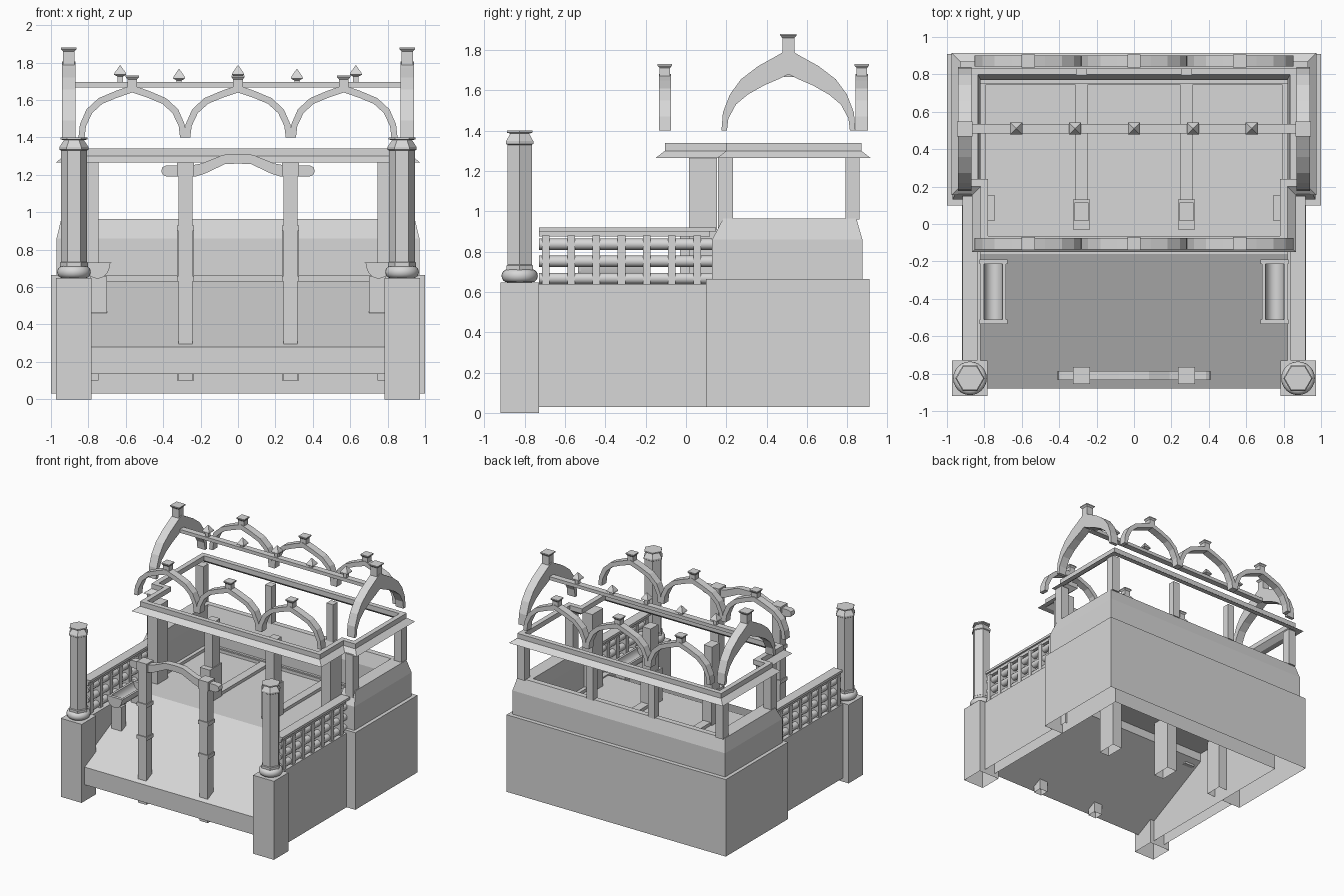
import bpy, bmesh
from math import cos, sin, pi, radians
from mathutils import Matrix

cube = bpy.data.objects.get("Cube")
if cube:
    bpy.data.objects.remove(cube)

stone = bpy.data.materials.new("grey_stone")
stone.use_nodes = True
stone.diffuse_color = (0.68, 0.68, 0.68, 1)
bsdf = next(n for n in stone.node_tree.nodes if n.type == 'BSDF_PRINCIPLED')
bsdf.inputs["Base Color"].default_value = (0.68, 0.68, 0.68, 1)
SIDES = (("left", 1), ("right", -1))


def finish(name, bm, smooth=False, hollow=False):
    bmesh.ops.recalc_face_normals(bm, faces=bm.faces)
    if hollow:  # open underside
        under = [f for f in bm.faces if f.normal.z < -.9]
        bmesh.ops.delete(bm, geom=under, context='FACES')
    mesh = bpy.data.meshes.new(name)
    bm.to_mesh(mesh)
    bm.free()
    mesh.materials.append(stone)
    obj = bpy.data.objects.new(name, mesh)
    bpy.context.collection.objects.link(obj)
    if smooth:
        bpy.ops.object.select_all(action='DESELECT')
        obj.select_set(True)
        bpy.context.view_layer.objects.active = obj
        bpy.ops.object.shade_smooth_by_angle(angle=radians(40))
    return obj


def loft(name, rings, closed=False, smooth=False, hollow=False):
    """Skin matching outlines; closed joins the last ring to the first."""
    bm = bmesh.new()
    loops = [[bm.verts.new(p) for p in ring] for ring in rings]
    pairs = list(zip(loops, loops[1:]))
    if closed:
        pairs.append((loops[-1], loops[0]))
    else:
        bm.faces.new(loops[0])
        bm.faces.new(loops[-1])
    n = len(loops[0])
    for a, b in pairs:
        for i in range(n):
            j = (i + 1) % n
            bm.faces.new((a[i], a[j], b[j], b[i]))
    return finish(name, bm, smooth, hollow)


def boxes(name, spans, hollow=False):
    """Several boxes in one object, each (x0, x1, y0, y1, z0, z1)."""
    bm = bmesh.new()
    for x0, x1, y0, y1, z0, z1 in spans:
        m = Matrix.Translation(((x0 + x1) / 2, (y0 + y1) / 2, (z0 + z1) / 2))
        m = m @ Matrix.Diagonal((abs(x1 - x0), y1 - y0, z1 - z0, 1))
        bmesh.ops.create_cube(bm, size=1, matrix=m)
    return finish(name, bm, hollow=hollow)


def block(x, y, w, d, z0, z1):
    return (x - w / 2, x + w / 2, y - d / 2, y + d / 2, z0, z1)


def turned(name, x, y, profile, sides, smooth=False, turn=0.0):
    """Stack of regular polygons from (radius, z) pairs."""
    return loft(name, [[(x + r * cos(2 * pi * i / sides + turn),
                         y + r * sin(2 * pi * i / sides + turn), z)
                        for i in range(sides)] for r, z in profile], smooth=smooth)


def along_x(name, x0, x1, outline):
    return loft(name, [[(x, y, z) for y, z in outline] for x in (x0, x1)])


def along_y(name, y0, y1, outline, smooth=False):
    return loft(name, [[(x, y, z) for x, z in outline] for y in (y0, y1)], smooth=smooth)


def mirrored_arch(center, outer, inner):
    """Closed arch outline from half profiles of (offset, z), foot to crown."""
    def full(half):
        return ([(center - o, z) for o, z in half]
                + [(center + o, z) for o, z in half[-2::-1]])
    return full(outer) + full(inner)[::-1]


def u_ring(half, inner, front, in_back, back, z):
    return [(x, y, z) for x, y in (
        (-half, front), (-half, back), (half, back), (half, front),
        (inner, front), (inner, in_back), (-inner, in_back), (-inner, front))]


# Rear base and the parapet above it
loft("rear_base", [u_ring(1, .82, .10, .75, .91, z) for z in (.03, .665)], hollow=True)
loft("parapet", [u_ring(.97, .82, .13, .77, .875, .665),
                 u_ring(.97, .82, .13, .77, .875, .86),
                 u_ring(.945, .835, .185, .80, .845, .965)])

# Sloping floor, upper platform and floor battens
along_x("floor_ramp", -.82, .82, [(-.88, .28), (-.16, .63), (-.16, .50), (-.88, .135)])
boxes("platform", [(-.82, .82, -.16, .77, .57, .63)])
boxes("floor_battens", [block(x, .44, .07, .62, .63, .655) for x in (-.28, .28)]
      + [block(x, .44, .03, .62, .63, .655) for x in (-.805, .805)]
      + [(-.82, .82, .745, .77, .63, .655)])

# Front side walls, pedestals, columns, railings, troughs
for side, s in SIDES:
    boxes(side + "_side_wall", [block(s * .87, -.315, .10, .83, .03, .64)], hollow=True)
    cx, cy = s * .877, -.825
    boxes(side + "_pedestal", [block(cx, cy, .19, .19, 0, .647)], hollow=True)
    turned(side + "_column_base", cx, cy,
           [(.06, .647)] + [(.062 + .028 * cos(a * pi / 8), .68 + .032 * sin(a * pi / 8))
                            for a in range(-4, 5)] + [(.05, .712)], 24, True)
    turned(side + "_column", cx, cy,
           [(.076, .71), (.076, .73), (.07, .735), (.07, 1.33), (.078, 1.335),
            (.078, 1.348), (.054, 1.385), (.073, 1.39), (.073, 1.4)], 6)
    boxes(side + "_handrail", [block(cx, -.29, .08, .88, .90, .92),
                               block(cx, -.305, .05, .85, .875, .90)])
    boxes(side + "_baluster_bars", [block(cx, -.695 + .125 * i, .066, .038, .64, .88)
                                    for i in range(7)])
    for i in range(3):
        z = .667 + .085 * i
        loft(f"{side}_railing_rod_{i + 1}",
             [[(cx + .028 * cos(k * pi / 6), y, z + .028 * sin(k * pi / 6))
               for k in range(12)] for y in (-.73, .13)], smooth=True)

    # Half-round trough with end plates, on two legs
    tx, half_turn = s * .752, [pi + k * pi / 10 for k in range(11)]
    shell = [(tx + .068 * cos(a), .725 + .08 * sin(a)) for a in half_turn]
    hollow_side = [(tx + .05 * cos(a), .725 + .06 * sin(a)) for a in half_turn]
    along_y(side + "_trough", -.52, -.20, shell + hollow_side[::-1], smooth=True)
    for end, y in (("front", -.535), ("rear", -.215)):
        along_y(f"{side}_trough_{end}_plate", y, y + .025,
                [(tx - .075, .73)] + shell + [(tx + .075, .73)])
    boxes(side + "_trough_legs", [block(s * .745, y, .09, .06, .46, .655)
                                  for y in (-.49, -.235)])

# Front gate: two posts with collars and a bent beam
for side, s in SIDES:
    x = s * .28
    boxes(side + "_gate_post", [block(x, -.81, .075, .075, .10, 1.2),
                                block(x, -.81, .09, .09, .63, .66),
                                block(x, -.81, .09, .09, .90, .93),
                                block(x, -.81, .09, .09, 1.19, 1.265)], hollow=True)
beam_half = [(.41, 1.22), (.405, 1.24), (.385, 1.25), (.25, 1.25), (.19, 1.262),
             (.08, 1.307), (0, 1.31)]
under_half = [(.41, 1.215), (.40, 1.198), (.38, 1.19), (.23, 1.19), (.18, 1.205),
              (.07, 1.257), (0, 1.26)]
along_y("gate_beam", -.835, -.785, mirrored_arch(0, beam_half, under_half))

# Posts that carry the cornice
for side, s in SIDES:
    boxes(side + "_inner_post", [block(s * .28, .065, .075, .10, .9, 1.27),
                                 block(s * .28, .05, .09, .16, .10, .9)], hollow=True)
    boxes(side + "_corner_post", [block(s * .79, .085, .09, .14, .10, 1.27),
                                  block(s * .905, .195, .07, .075, .665, 1.27)], hollow=True)
    boxes(side + "_rear_posts", [block(s * .905, .825, .07, .07, .96, 1.27),
                                 block(s * .28, .825, .06, .06, .96, 1.27)])


# Cornice: stepped ring with a flared lower lip
def cornice_ring(o, z):
    right = [(.82 + o, -.105 - o), (.82 + o, .20 - o), (.93 + o, .20 - o), (.93 + o, .87 + o)]
    return [(x, y, z) for x, y in right + [(-x, y) for x, y in right[::-1]]]


loft("cornice", [cornice_ring(o, z) for o, z in (
    (.045, 1.265), (0, 1.30), (0, 1.34), (-.04, 1.34), (-.04, 1.30), (0, 1.268))], closed=True)


# Small capped stub on the crown of an arch
def crown_stub(name, x, y, z0, z1, w):
    def sq(r, z):
        return [(x + a * r, y + b * r, z) for a, b in ((-1, -1), (1, -1), (1, 1), (-1, 1))]
    loft(name, [sq(w * .4, z0), sq(w * .4, z1 - .02), sq(w * .55, z1 - .008),
                sq(w * .55, z1)])


# Rows of three arches at the front and back
row_outer = [(.288, 1.4), (.28, 1.47), (.245, 1.55), (.18, 1.61), (.09, 1.648), (0, 1.68)]
row_inner = [(.255, 1.4), (.248, 1.46), (.215, 1.53), (.16, 1.58), (.08, 1.613), (0, 1.64)]
for row, y in (("front", -.105), ("back", .872)):
    for i, x in enumerate((-.565, 0, .565)):
        along_y(f"{row}_arch_{i + 1}", y - .03, y + .03,
                mirrored_arch(x, row_outer, row_inner))
        crown_stub(f"{row}_arch_stub_{i + 1}", x, y, 1.66, 1.73, .064)

# Heavy side arches
side_outer = [(.332, 1.4), (.325, 1.49), (.29, 1.58), (.235, 1.655), (.15, 1.72),
              (.06, 1.77), (0, 1.805)]
side_inner = [(.305, 1.4), (.298, 1.46), (.26, 1.53), (.20, 1.58), (.12, 1.625),
              (.05, 1.655), (0, 1.68)]
for side, s in SIDES:
    along_x(side + "_side_arch", s * .87, s * .94, mirrored_arch(.508, side_outer, side_inner))
    crown_stub(side + "_side_arch_stub", s * .905, .508, 1.78, 1.88, .075)

# Ridge beam with a row of pointed finials
boxes("ridge_beam", [(-.88, .88, .485, .535, 1.667, 1.695)])
for i in range(5):
    lift = .02 if i % 2 == 0 else 0
    turned(f"ridge_finial_{i + 1}", -.63 + .315 * i, .51,
           [(.02, 1.69), (.02, 1.705 + lift), (.046, 1.715 + lift),
            (.042, 1.725 + lift), (.003, 1.765 + lift)], 4, turn=pi / 4)
